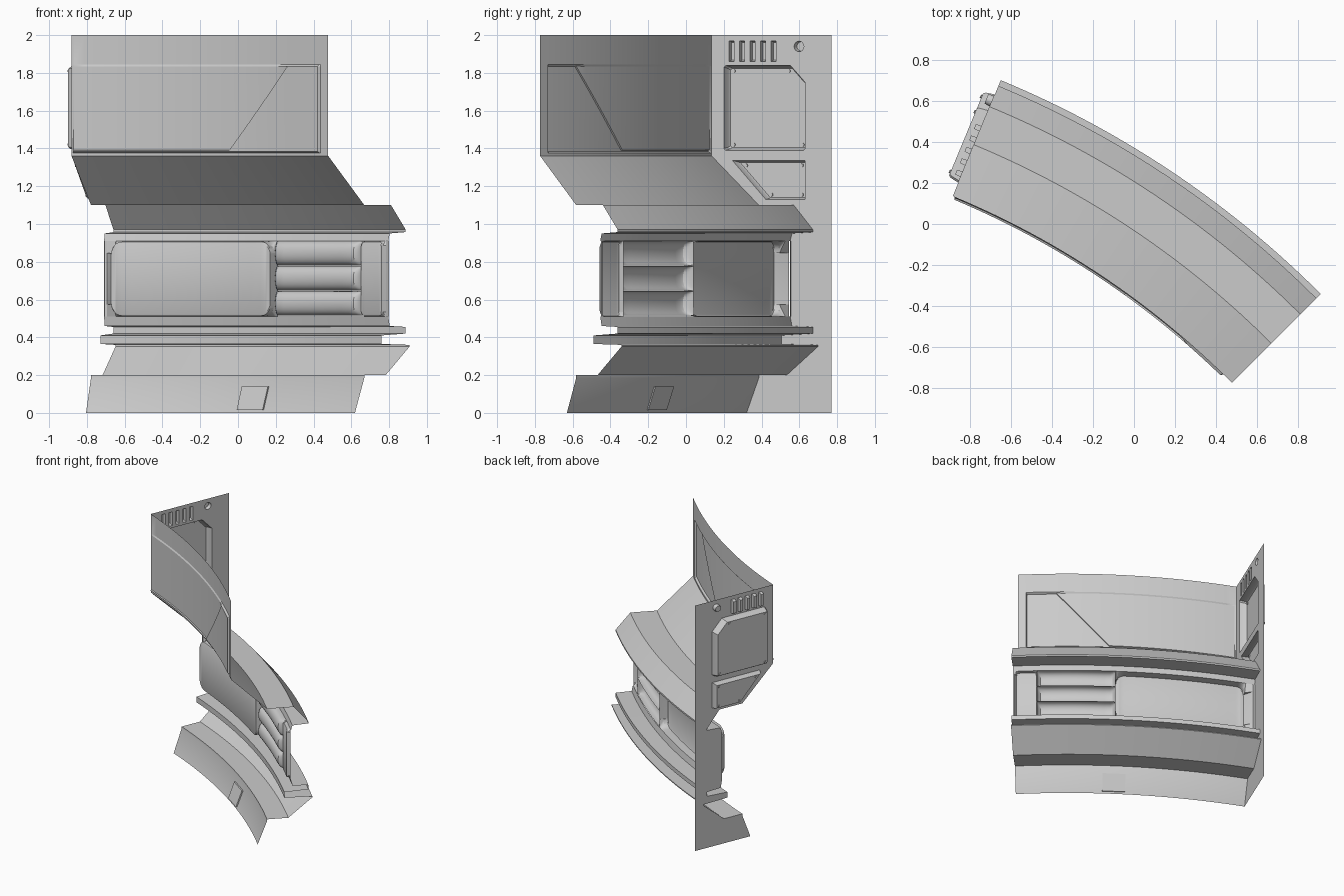
import bpy, bmesh
from math import sin, cos, radians, sqrt, pi
from mathutils import Vector, Matrix

if "Cube" in bpy.data.objects:
    bpy.data.objects.remove(bpy.data.objects["Cube"])

CX, CY = -2.485, -3.735        # centre of the wall's curve
A0, A1 = 45.0, 67.5            # swept angle range


def P(r, a, z):
    return Vector((CX + r * cos(radians(a)), CY + r * sin(radians(a)), z))


ER = Vector((cos(radians(A1)), sin(radians(A1)), 0))
EN = Vector((-ER.y, ER.x, 0))


def E(r, z, d=0.0):
    """Point on the end plate: radius, height, outward offset."""
    return Vector((CX, CY, z)) + ER * r + EN * d


def finish(name, bm):
    bmesh.ops.remove_doubles(bm, verts=bm.verts, dist=1e-5)
    bmesh.ops.recalc_face_normals(bm, faces=bm.faces)
    me = bpy.data.meshes.new(name)
    bm.to_mesh(me)
    bm.free()
    ob = bpy.data.objects.new(name, me)
    bpy.context.collection.objects.link(ob)
    bpy.ops.object.select_all(action='DESELECT')
    ob.select_set(True)
    bpy.context.view_layer.objects.active = ob
    bpy.ops.object.shade_smooth_by_angle(angle=radians(30))
    return ob


def surf(name, cols):
    """Grid surface from columns of (radius, angle, height)."""
    bm = bmesh.new()
    vs = [[bm.verts.new(P(*p)) for p in c] for c in cols]
    for a, b in zip(vs, vs[1:]):
        for i in range(len(a) - 1):
            bm.faces.new((a[i], a[i + 1], b[i + 1], b[i]))
    return finish(name, bm)


def span(a, b, n):
    return [a + (b - a) * i / n for i in range(n + 1)]


def sweep(name, prof, a0=A0, a1=A1, n=28):
    return surf(name, [[(r, a, z) for r, z in prof] for a in span(a0, a1, n)])


def tray(name, t0, t1, z0, z1, r0, r1, i0, i1, iz, corner):
    """Curved recess with a rounded floor; rim at r0, floor at r1."""
    f0, f1 = t0 + i0, t1 - i1
    cd = corner / r1 * 180 / pi
    ts = [f0 + cd * (1 - cos(pi / 2 * k / 6)) for k in range(7)]
    ts += span(f0 + cd, f1 - cd, 14)[1:-1]
    ts += [f1 - cd * (1 - cos(pi / 2 * k / 6)) for k in range(6, -1, -1)]
    m = (r0 + r1) / 2
    cols = []
    for t in ts:
        s = min(t - f0, f1 - t, cd)
        q = corner * (1 - sqrt(max(0, 1 - (1 - s / cd) ** 2)))
        a, b = z1 - iz - q, z0 + iz + q
        cols.append([(r0, t, z1), (m, t, a + iz * .3), (r1 + .004, t, a), (r1, t, a - .008),
                     (r1, t, b + .008), (r1 + .004, t, b), (m, t, b - iz * .3), (r0, t, z0)])
    for c, t, pos in ((cols[0], t0, 0), (cols[-1], t1, len(cols))):
        cols.insert(pos if pos == 0 else len(cols), [(r0, t, p[2]) for p in c])
    return surf(name, cols)


# Swept wall sections above and below the window band
upper = [(4.19, 1.36), (4.46, 1.10), (4.66, 1.10), (4.77, .97), (4.77, .957), (4.65, .95), (4.64, .91)]
lower = [(4.64, .51), (4.65, .46), (4.77, .455), (4.77, .42), (4.59, .41), (4.59, .365),
         (4.80, .36), (4.80, .352), (4.62, .20), (4.46, .20), (4.46, .185), (4.39, 0)]
sweep("upper_ledge", upper)
sweep("lower_ledge_and_kick", lower)

# Top wall with two shallow panels split by a diagonal
cols = []
for a in [45, 45.8, 45.9] + span(46.2, 48.9, 5) + span(48.9, 54.3, 10)[1:] + span(54.3, 67.3, 16)[1:] + [67.4, A1]:
    zd = min(1.835, max(1.39, 1.835 - .445 * (a - 48.9) / 5.4))
    edge = a < 45.85 or a > 67.35
    rl, rt = (4.19, 4.19) if edge else (4.184, 4.176)
    cols.append([(4.19, a, 2), (4.19, a, 1.845), (rl if a > 48.9 else rt, a, 1.835), (rl, a, zd + .002),
                 (rt, a, zd - .002), (rt, a, 1.385), (4.19, a, 1.375), (4.19, a, 1.36)])
surf("top_wall", cols)

# Window band: end strips, large rounded recess, end post
sweep("band_left_edge", [(4.645, .91), (4.645, .51)], 67.3, A1, 1)
sweep("band_right_edge", [(4.645, .91), (4.645, .51)], A0, 45.15, 1)
tray("rounded_recess", 54.45, 67.3, .51, .91, 4.64, 4.575, .08, .65, .004, .06)
tray("band_post", 45.15, 47.2, .51, .91, 4.64, 4.612, .15, .05, .004, .02)

# Three padded rolls
for k in range(3):
    zc, h = .845 - k * .1325, .0655
    cols = []
    for t in [47.2, 47.21, 47.25, 47.35] + span(47.5, 54.0, 12) + [54.2, 54.35, 54.42, 54.45]:
        s = min(1, min(t - 47.2, 54.45 - t) / .45)
        f = sqrt(max(0, 1 - (1 - s) ** 2))
        cols.append([(4.64 - .062 * f * sin(pi * j / 12) ** .7, t, zc + h * cos(pi * j / 12)) for j in range(13)])
    surf("padded_roll", cols)

# Small access hatch on the kick plate
cols = []
for a, d in ((53.4, 0), (53.4, 1), (55.6, 1), (55.6, 0)):
    rr = lambda z: 4.39 + .07 * z / .185
    cols.append([(rr(z) + o * d, a, z) for z, o in ((.015, -.01), (.14, -.01), (.14, .008), (.015, .008), (.015, -.01))])
surf("kick_hatch", cols)

# End plate outline and its pressed-out shapes, in (radius, height)
big = [(4.26, 1.40), (4.26, 1.83), (4.27, 1.84), (4.64, 1.84), (4.725, 1.75), (4.725, 1.40), (4.715, 1.39), (4.27, 1.39)]
small = [(4.31, 1.335), (4.725, 1.335), (4.725, 1.13), (4.50, 1.13)]
slots = [[(r, 1.86), (r + .028, 1.86), (r + .028, 1.97), (r, 1.97)] for r in (4.29, 4.35, 4.41, 4.47, 4.53)]
knob = [(4.69 + .028 * cos(2 * pi * k / 16), 1.94 + .028 * sin(2 * pi * k / 16)) for k in range(16)]
shapes = [(big, .055, .93)] + [(small, .045, .9)] + [(s, .03, .85) for s in slots] + [(knob, .03, .85)]
outline = [(4.19, 2)] + upper + lower + [(4.876, 0), (4.876, 2)]

bm = bmesh.new()
for loop in [outline] + [s[0] for s in shapes]:
    vs = [bm.verts.new(E(r, z)) for r, z in loop]
    for i in range(len(vs)):
        bm.edges.new((vs[i - 1], vs[i]))
bmesh.ops.triangle_fill(bm, use_beauty=True, use_dissolve=False, edges=bm.edges[:], normal=EN)
finish("end_plate", bm)

bm = bmesh.new()
for loop, d, k in shapes:
    cr = sum(p[0] for p in loop) / len(loop)
    cz = sum(p[1] for p in loop) / len(loop)
    rings = []
    for f, dd in ((1, 0), ((1 + k) / 2, d * .8), (k, d)):
        rings.append([bm.verts.new(E(cr + (r - cr) * f, cz + (z - cz) * f, dd)) for r, z in loop])
    for a, b in zip(rings, rings[1:]):
        for i in range(len(a)):
            bm.faces.new((a[i - 1], a[i], b[i], b[i - 1]))
    bm.faces.new(rings[-1])
finish("end_plate_panels", bm)

# Screws in the corners of the two end panels
bm = bmesh.new()
rot = EN.to_track_quat('Z', 'Y').to_matrix().to_4x4()
for r, z, d in ((4.295, 1.81, .055), (4.61, 1.81, .055), (4.69, 1.42, .055), (4.295, 1.42, .055),
                (4.37, 1.31, .045), (4.69, 1.31, .045), (4.69, 1.155, .045), (4.515, 1.155, .045)):
    bmesh.ops.create_cone(bm, cap_ends=True, segments=10, radius1=.009, radius2=.009, depth=.014,
                          matrix=Matrix.Translation(E(r, z, d)) @ rot)
finish("end_panel_screws", bm)
